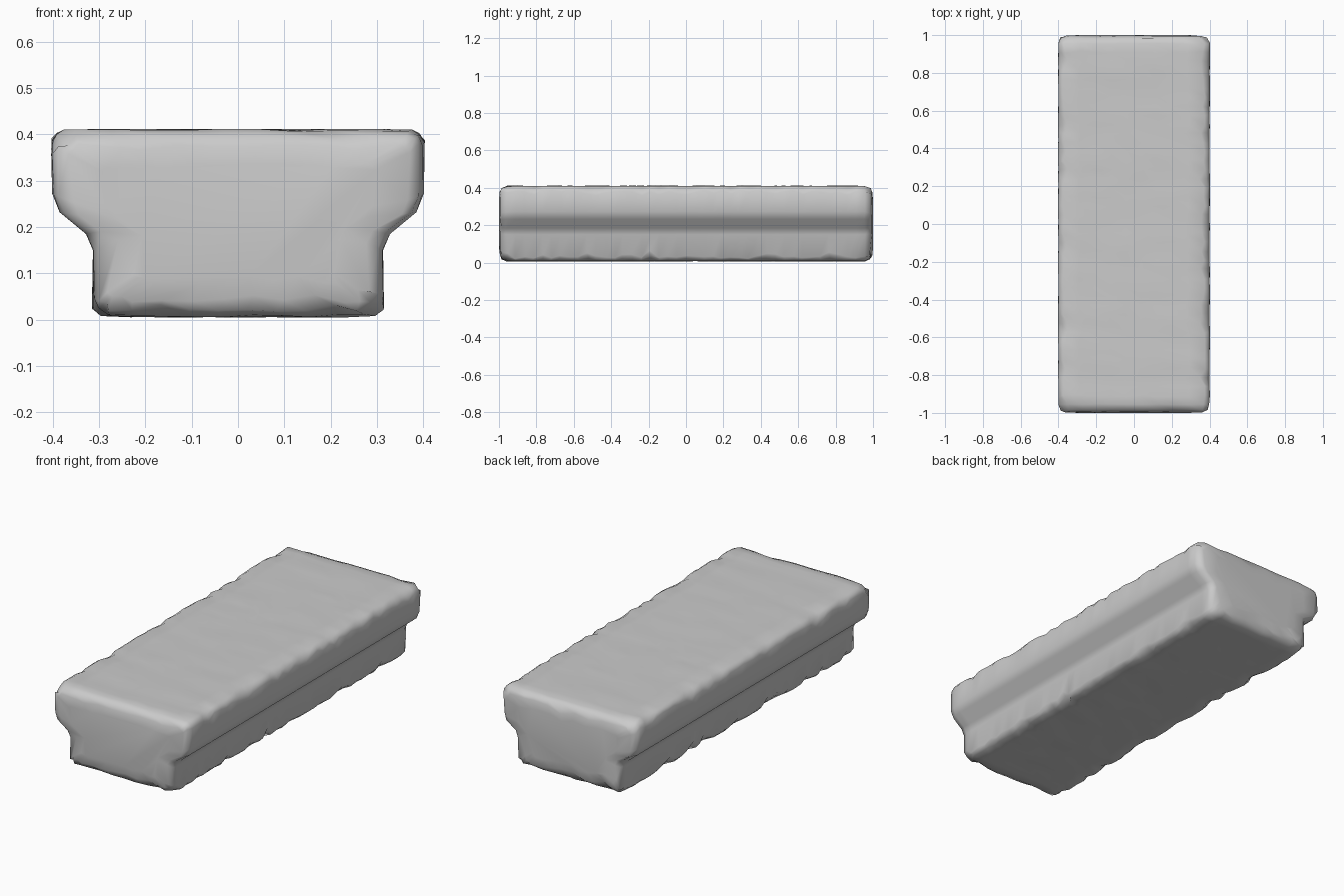
import bpy, bmesh, math, random

if "Cube" in bpy.data.objects:
    bpy.data.objects.remove(bpy.data.objects["Cube"])

random.seed(7)
Z_LOW, Z_TOP, Z_MID = 0.008, 0.41, 0.21


def chip(low, high):
    """Random chip size, mostly small with an occasional large bite."""
    return low + (high - low) * random.random() ** 2.5


def half_profile():
    """One side of the stepped section, from the bottom edge to the top edge."""
    b, t = chip(0.018, 0.05), chip(0.025, 0.055)
    bz, tz = b * random.uniform(0.7, 1.3), t * random.uniform(0.7, 1.2)
    w = random.uniform(-0.002, 0.002)
    return [(0.314 - b, Z_LOW), (0.309 - b * 0.25, Z_LOW + bz * 0.5),
            (0.313 + w, Z_LOW + bz), (0.313, 0.15), (0.328, 0.185),
            (0.385, 0.232), (0.401, 0.272), (0.401 + w, Z_TOP - tz),
            (0.398 - t * 0.25, Z_TOP - tz * 0.4), (0.401 - t, Z_TOP)]


def flat_row(x0, x1, z, n=9):
    """Points across the flat top or bottom, gently uneven."""
    return [(x0 + (x1 - x0) * i / n, z + random.uniform(-0.003, 0.002))
            for i in range(1, n)]


def section():
    right = half_profile()
    left = [(-x, z) for x, z in reversed(half_profile())]
    return (right + flat_row(right[-1][0], left[0][0], Z_TOP)
            + left + flat_row(left[-1][0], right[0][0], Z_LOW))


def inset(points, low, high):
    """Pull a section inward for the worn end edges."""
    out = []
    for x, z in points:
        e = chip(low, high)
        nx = x - math.copysign(e, x) if abs(x) > 0.25 else x
        f = max(-1, min(1, (z - Z_MID) / 0.15))
        out.append((nx, z - e * f))
    return out


# Ring positions: (y, inset range) from front to back
end = [(0.994, 0.030, 0.055), (0.985, 0.011, 0.025), (0.955, 0.0, 0.004)]
rings = [(-y, a, b) for y, a, b in end]
rings += [(-0.91 + 1.82 * i / 38, 0, 0) for i in range(39)]
rings += [(y, a, b) for y, a, b in reversed(end)]

# Stone block lofted through the chipped sections
bm = bmesh.new()
loops = []
for y, low, high in rings:
    pts = inset(section(), low, high) if high else section()
    j = 0.006 if abs(y) < 0.95 else 0.003
    loops.append([bm.verts.new((x, y + random.uniform(-j, j), z)) for x, z in pts])
for a, b in zip(loops, loops[1:]):
    n = len(a)
    for i in range(n):
        bm.faces.new((a[i], a[(i + 1) % n], b[(i + 1) % n], b[i]))

# End faces, slightly domed to the full length
for loop, y in ((loops[0], -1.0), (loops[-1], 1.0)):
    inner = [bm.verts.new((v.co.x * 0.8, y, Z_MID + (v.co.z - Z_MID) * 0.75))
             for v in loop]
    n = len(loop)
    for i in range(n):
        bm.faces.new((loop[i], loop[(i + 1) % n], inner[(i + 1) % n], inner[i]))
    bm.faces.new(inner)
bmesh.ops.recalc_face_normals(bm, faces=bm.faces)

mesh = bpy.data.meshes.new("stone_block")
bm.to_mesh(mesh)
bm.free()
block = bpy.data.objects.new("stone_block", mesh)
bpy.context.collection.objects.link(block)
bpy.context.view_layer.objects.active = block
block.select_set(True)
bpy.ops.object.shade_smooth_by_angle(angle=math.radians(60))
